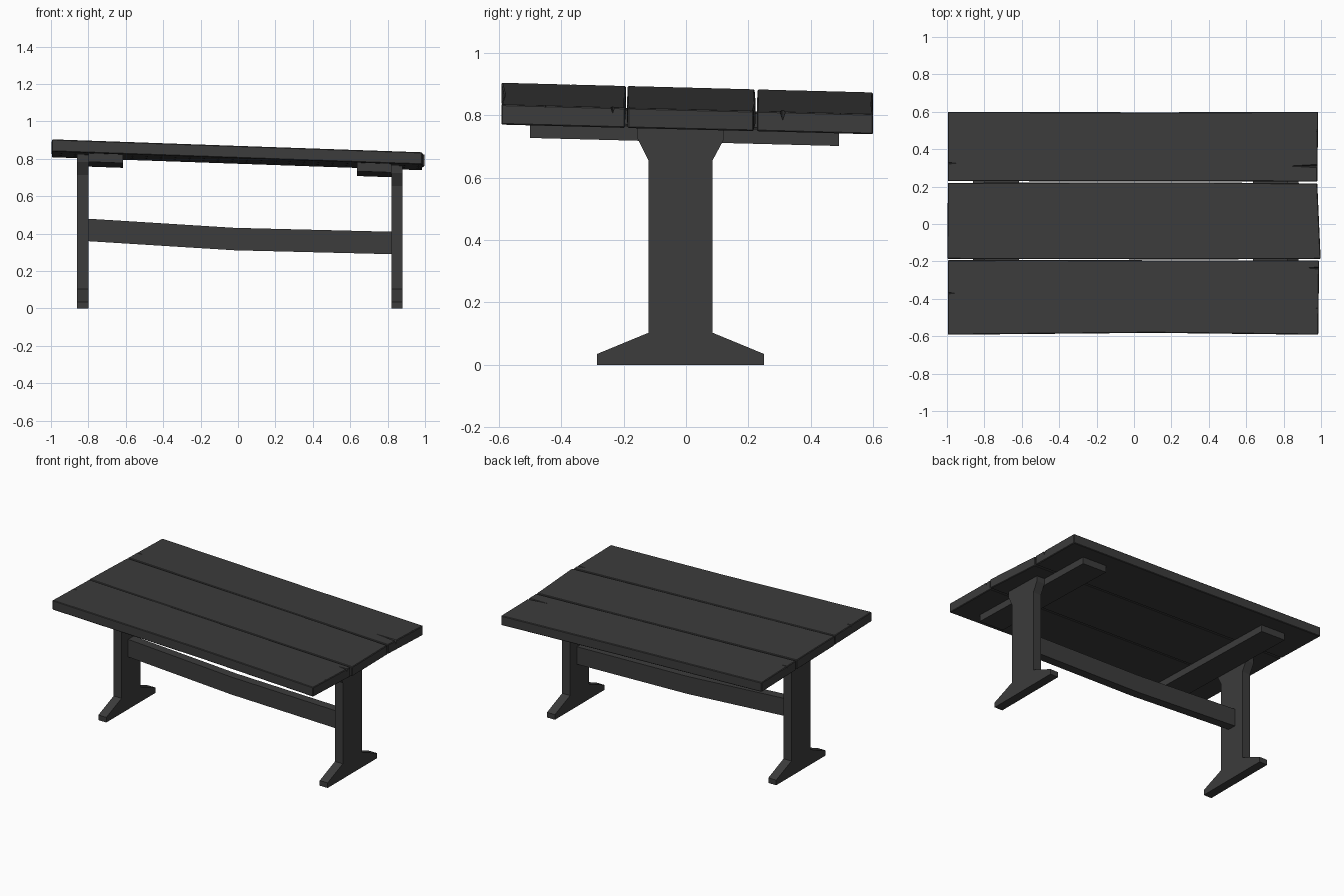
import bpy, bmesh

if "Cube" in bpy.data.objects:
    bpy.data.objects.remove(bpy.data.objects["Cube"], do_unlink=True)

wood = bpy.data.materials.new("dark grey wood")
wood.use_nodes = True
wood.diffuse_color = (0.045, 0.045, 0.045, 1)
wood.node_tree.nodes["Principled BSDF"].inputs["Base Color"].default_value = wood.diffuse_color


def top_z(x, y):
    """Height of the sagging table top's upper surface."""
    return 0.854 - 0.035 * x - 0.026 * y


def prism(name, points, offset):
    """Extrude a flat outline by an offset vector."""
    bm = bmesh.new()
    face = bm.faces.new([bm.verts.new(p) for p in points])
    new = bmesh.ops.extrude_face_region(bm, geom=[face])["geom"]
    bmesh.ops.translate(bm, vec=offset, verts=[v for v in new if isinstance(v, bmesh.types.BMVert)])
    bmesh.ops.recalc_face_normals(bm, faces=bm.faces)
    mesh = bpy.data.meshes.new(name)
    bm.to_mesh(mesh)
    bm.free()
    mesh.materials.append(wood)
    obj = bpy.data.objects.new(name, mesh)
    bpy.context.collection.objects.link(obj)
    return obj


def tilted_slab(name, outline, drop, thickness):
    """Board parallel to the table top, starting a given drop below it."""
    return prism(name, [(x, y, top_z(x, y) - drop) for x, y in outline], (0, 0, -thickness))


def split(plank, y, side, length, width, depth):
    """Cut a tapering crack into the end of a plank."""
    x = side * 1.01
    bm = bmesh.new()
    lift = 0.01
    ends = [(x, y - width, top_z(x, y) + lift), (x, y + width, top_z(x, y) + lift),
            (x, y, top_z(x, y) - depth)]
    tip = side * (0.99 - length)
    ring = [bm.verts.new(p) for p in ends]
    apex = bm.verts.new((tip, y, top_z(tip, y) + lift))
    bm.faces.new(ring)
    for i in range(3):
        bm.faces.new((ring[i], ring[(i + 1) % 3], apex))
    bmesh.ops.recalc_face_normals(bm, faces=bm.faces)
    mesh = bpy.data.meshes.new("crack_cutter")
    bm.to_mesh(mesh)
    bm.free()
    mesh.materials.append(wood)
    cutter = bpy.data.objects.new("crack_cutter", mesh)
    bpy.context.collection.objects.link(cutter)
    cutter.hide_render = True
    cutter.hide_viewport = True
    cutter.display_type = 'WIRE'
    mod = plank.modifiers.new("crack", 'BOOLEAN')
    mod.operation = 'DIFFERENCE'
    mod.solver = 'EXACT'
    mod.object = cutter


# Table top: three uneven planks with worn edges
planks = {
    "front_plank": [(-0.995, -0.592), (0.1, -0.582), (0.985, -0.592), (0.99, -0.195),
                    (0.4, -0.195), (-0.5, -0.192), (-0.995, -0.193)],
    "middle_plank": [(-0.998, -0.187), (-0.4, -0.188), (0.4, -0.189), (0.998, -0.187),
                     (0.98, 0.217), (0.3, 0.223), (-0.3, 0.222), (-0.995, 0.22)],
    "back_plank": [(-0.995, 0.229), (0, 0.228), (0.98, 0.227), (0.985, 0.6),
                   (0.1, 0.597), (-0.995, 0.6)],
}
boards = {}
for name, outline in planks.items():
    boards[name] = tilted_slab(name, outline, 0, 0.065)
    bevel = boards[name].modifiers.new("worn_edges", 'BEVEL')
    bevel.width = 0.004
    bevel.segments = 1

# Cracks in the plank ends
split(boards["front_plank"], -0.37, -1, 0.06, 0.01, 0.02)
split(boards["front_plank"], -0.235, 1, 0.1, 0.012, 0.025)
split(boards["front_plank"], -0.45, 1, 0.04, 0.01, 0.018)
split(boards["back_plank"], 0.325, -1, 0.07, 0.01, 0.02)
split(boards["back_plank"], 0.31, 1, 0.22, 0.014, 0.032)
split(boards["back_plank"], 0.495, 1, 0.04, 0.01, 0.018)

# Cleats under the planks
for name, x0, x1 in (("right_cleat", -0.8, -0.615), ("left_cleat", 0.635, 0.82)):
    tilted_slab(name, [(x0, -0.5), (x1, -0.5), (x1, 0.49), (x0, 0.49)], 0.064, 0.047)

# Trestle legs with spread feet and flared heads
for name, x in (("right_leg", -0.86), ("left_leg", 0.82)):
    front, back = (top_z(x + 0.03, y) - 0.062 for y in (-0.155, 0.12))
    neck = top_z(x, 0) - 0.17
    profile = [(-0.285, 0), (0.25, 0), (0.25, 0.035), (0.085, 0.103), (0.085, neck),
               (0.12, neck + 0.065), (0.12, back), (-0.155, front),
               (-0.155, neck + 0.07), (-0.12, neck), (-0.12, 0.103), (-0.285, 0.035)]
    prism(name, [(x, y, z) for y, z in profile], (0.06, 0, 0))

# Sagging stretcher between the legs
stretcher = [(-0.805, 0.36), (-0.02, 0.311), (0.825, 0.29),
             (0.825, 0.41), (-0.02, 0.431), (-0.805, 0.48)]
prism("stretcher", [(x, -0.048, z) for x, z in stretcher], (0, 0.06, 0))
